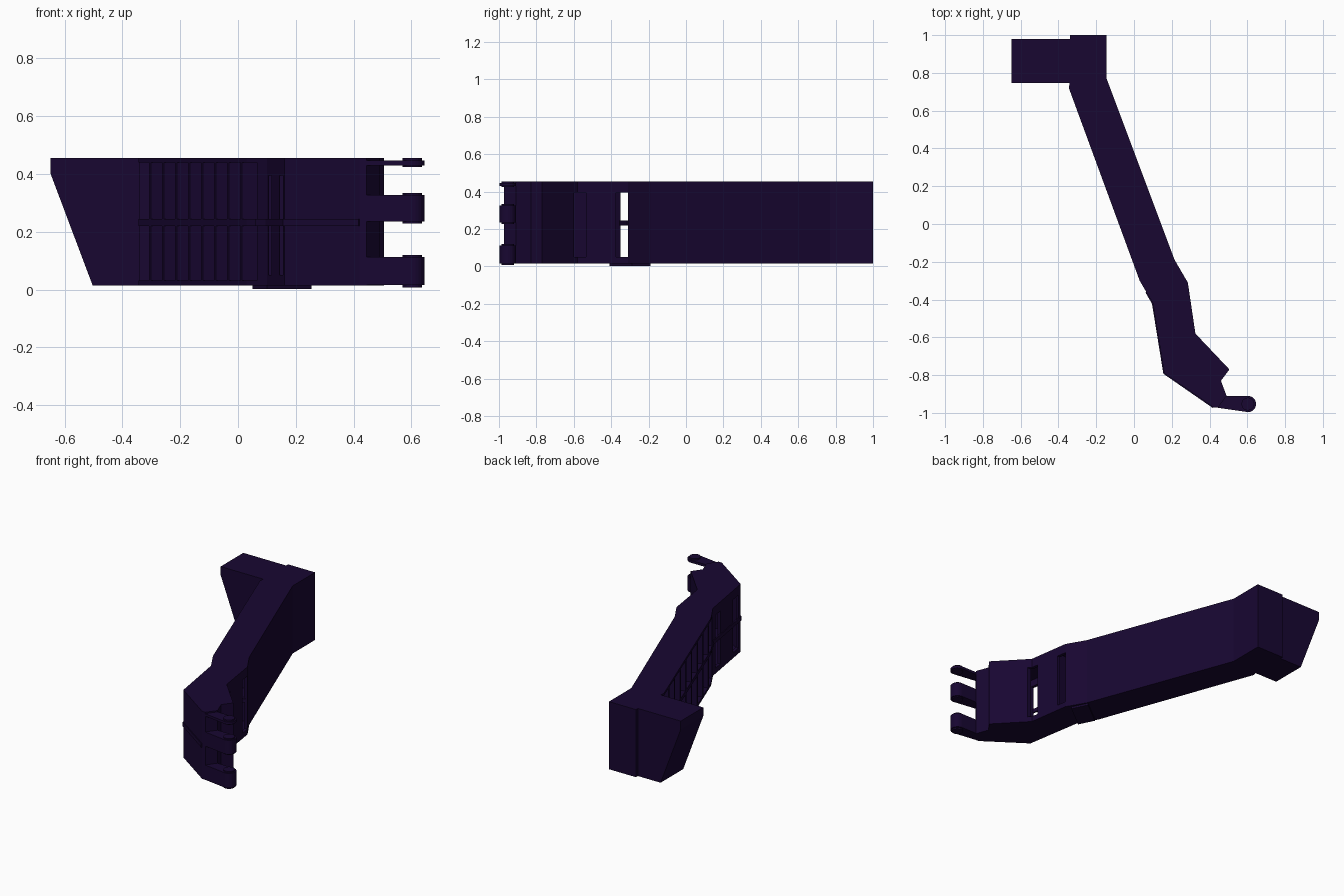
import bpy, bmesh
from math import cos, sin, pi
from mathutils import Vector

if "Cube" in bpy.data.objects:
    bpy.data.objects.remove(bpy.data.objects["Cube"])

mat = bpy.data.materials.new("dark_purple")
mat.diffuse_color = (0.009, 0.002, 0.031, 1)
mat.use_nodes = True
mat.node_tree.nodes["Principled BSDF"].inputs["Base Color"].default_value = mat.diffuse_color


def prism(name, pts, lo, hi, axis="z"):
    """Extrude a 2D outline: xy along z, or xz along y."""
    bm = bmesh.new()
    place = (lambda p, h: (p[0], p[1], h)) if axis == "z" else (lambda p, h: (p[0], h, p[1]))
    a = [bm.verts.new(place(p, lo)) for p in pts]
    b = [bm.verts.new(place(p, hi)) for p in pts]
    bm.faces.new(a)
    bm.faces.new(b)
    for i in range(len(pts)):
        j = (i + 1) % len(pts)
        bm.faces.new((a[i], a[j], b[j], b[i]))
    bmesh.ops.recalc_face_normals(bm, faces=bm.faces)
    me = bpy.data.meshes.new(name)
    bm.to_mesh(me)
    bm.free()
    me.materials.append(mat)
    ob = bpy.data.objects.new(name, me)
    bpy.context.collection.objects.link(ob)
    return ob


def offset(path, t):
    """Mitred copy of an open path, moved to its right by t."""
    pts = [Vector(p) for p in path]
    normals = []
    for p, q in zip(pts, pts[1:]):
        d = (q - p).normalized()
        normals.append(Vector((d.y, -d.x)))
    out = []
    for i, p in enumerate(pts):
        n1 = normals[max(i - 1, 0)]
        n2 = normals[min(i, len(normals) - 1)]
        out.append(p + (n1 + n2) * (t / (1 + n1.dot(n2))))
    return out


def arc(cx, cy, r, a0, a1, n):
    return [(cx + r * cos(a0 + (a1 - a0) * i / n), cy + r * sin(a0 + (a1 - a0) * i / n))
            for i in range(n + 1)]


# the wall wraps the right side and the whole tip; the long left side is open with ribs
wall_path = [(-0.34, 1.0), (-0.145, 1.0), (-0.145, 0.77), (0.215, -0.19), (0.285, -0.31),
             (0.325, -0.58), (0.505, -0.77), (0.46, -0.83), (0.49, -0.91), (0.445, -0.972),
             (0.42, -0.97), (0.16, -0.79), (0.10, -0.42), (0.065, -0.36)]
open_side = [(0.03, -0.30), (-0.345, 0.72), (-0.34, 0.75)]
Z0, Z1, T = 0.015, 0.455, 0.016

prism("bottom_plate", wall_path + open_side, Z0, Z0 + T)
prism("top_plate", wall_path + open_side, Z1 - T, Z1)
wall = prism("outer_wall", wall_path + offset(wall_path, 0.02)[::-1], Z0 + T, Z1 - T)

# middle shelf in the arm only, and the thin raised band around the tip
prism("middle_shelf", offset(wall_path[:5], 0.012) + [(0.065, -0.36)] + open_side, 0.22, 0.245)
band = wall_path[10:]
prism("tip_band", offset(band, -0.005) + offset(band, 0.005)[::-1], 0.22, 0.245)

# tall slots: two through the right side, two through the left side
slots = [(0.32, -0.60, -0.535), (0.285, -0.375, -0.31), (0.145, -0.765, -0.69),
         (0.11, -0.52, -0.455)]
for i, (x, y0, y1) in enumerate(slots):
    cut = prism(f"slot_cutter_{i}", [(x - .05, y0), (x + .05, y0), (x + .05, y1), (x - .05, y1)],
                0.05, 0.395)
    cut.hide_render = True
    cut.hide_set(True)
    m = wall.modifiers.new("slot", "BOOLEAN")
    m.operation = "DIFFERENCE"
    m.object = cut
    m.solver = "EXACT"


# ribs across the open side
def rib(name, start, end, w=0.02):
    s, e = Vector(start), Vector(end)
    d = (e - s).normalized()
    n = Vector((-d.y, d.x)) * (w / 2)
    prism(name, [s - n, e - n, e + n, s + n], Z0 + T, Z1 - T)


A, B = Vector(open_side[1]), Vector(open_side[0])
across = Vector((0.94, 0.345))
for i in range(8):
    s = A.lerp(B, 0.11 + 0.12 * i)
    rib(f"rib_{i}", s, s + across * 0.195)
rib("rib_lower", (0.115, -0.43), (0.28, -0.41))

# wedge-shaped end block
prism("end_block", [(-0.648, Z1), (-0.34, Z1), (-0.34, Z0), (-0.503, Z0), (-0.648, 0.40)],
      0.747, 0.98, "y")

# foot pad under the bend
prism("foot_pad", [(0.05, -0.31), (0.10, -0.41), (0.255, -0.29), (0.205, -0.19)], 0.003, Z0)

# hinge knuckles: rounded lug plus a raised boss
lug = [(0.46, -0.91), (0.445, -0.973)] + arc(0.603, -0.953, 0.043, -pi / 2, pi / 2, 12)
boss = arc(0.603, -0.953, 0.034, 0, 2 * pi, 20)[:-1]
for i, (l0, l1, b0, b1) in enumerate([(0.016, 0.112, 0.007, 0.12), (0.235, 0.327, 0.228, 0.334),
                                      (0.43, 0.446, 0.424, 0.455)]):
    prism(f"hinge_lug_{i}", lug, l0, l1)
    prism(f"hinge_boss_lower_{i}", boss, b0, l0)
    prism(f"hinge_boss_upper_{i}", boss, l1, b1)
